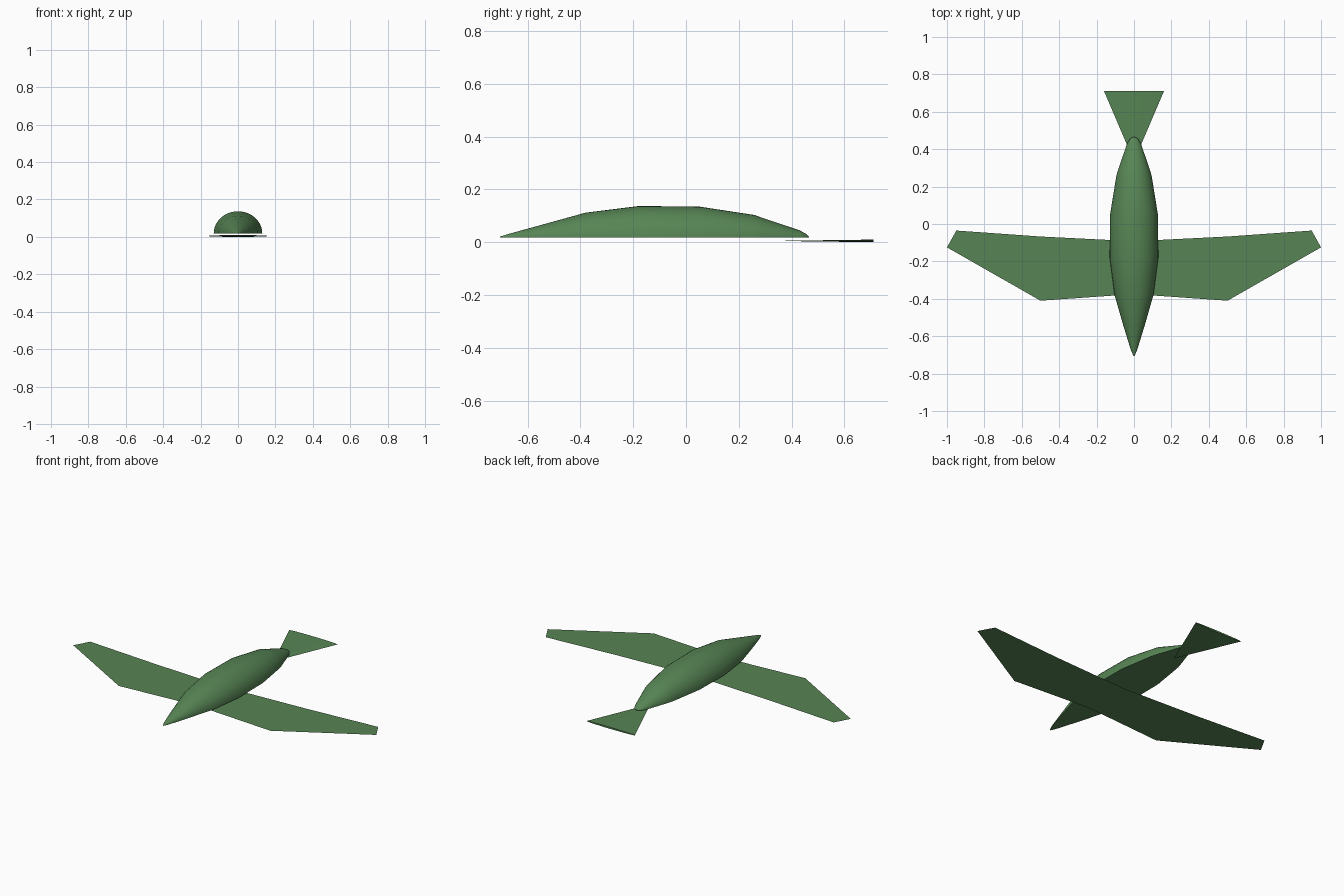
import bpy, bmesh, math
from mathutils import Matrix

if "Cube" in bpy.data.objects:
    bpy.data.objects.remove(bpy.data.objects["Cube"], do_unlink=True)

green = bpy.data.materials.new("leaf_green")
green.use_nodes = True
colour = (0.095, 0.235, 0.09, 1)
green.diffuse_color = colour
green.node_tree.nodes["Principled BSDF"].inputs["Base Color"].default_value = colour


def add_part(name, bm, smooth=None):
    bmesh.ops.recalc_face_normals(bm, faces=bm.faces[:])
    mesh = bpy.data.meshes.new(name)
    bm.to_mesh(mesh)
    bm.free()
    mesh.materials.append(green)
    obj = bpy.data.objects.new(name, mesh)
    bpy.context.collection.objects.link(obj)
    if smooth:
        bpy.ops.object.select_all(action='DESELECT')
        bpy.context.view_layer.objects.active = obj
        obj.select_set(True)
        bpy.ops.object.shade_smooth_by_angle(angle=math.radians(smooth))
    return obj


# Fuselage: half-round sections (y, half width, height) on a flat base
BASE = 0.018
SIDES = 20
sections = [(-0.705, 0.003, 0.003), (-0.67, 0.018, 0.014), (-0.55, 0.055, 0.047),
            (-0.38, 0.104, 0.094), (-0.18, 0.13, 0.119), (0.05, 0.128, 0.117),
            (0.26, 0.094, 0.085), (0.29, 0.085, 0.074), (0.43, 0.037, 0.027),
            (0.455, 0.022, 0.014), (0.465, 0.006, 0.004)]
bm = bmesh.new()
rings = []
for y, w, h in sections:
    angles = [math.pi * i / SIDES for i in range(SIDES + 1)]
    rings.append([bm.verts.new((w * math.cos(a), y, BASE + h * math.sin(a))) for a in angles])
for a, b in zip(rings, rings[1:]):
    for i in range(SIDES + 1):
        j = (i + 1) % (SIDES + 1)
        bm.faces.new((a[i], a[j], b[j], b[i]))
bm.faces.new(rings[0])
bm.faces.new(rings[-1])
add_part("fuselage", bm, 40)

# Wings: paper-thin swept sheets, mirrored
outline = [(0, -0.375), (0.5, -0.41), (1, -0.125), (0.95, -0.035), (0.5, -0.067), (0, -0.092)]
for name, side in (("left_wing", 1), ("right_wing", -1)):
    bm = bmesh.new()
    face = bm.faces.new([bm.verts.new((side * x, y, 0.009)) for x, y in outline])
    bm.normal_update()
    if face.normal.z < 0:
        face.normal_flip()
    mesh_obj_bm = bm
    wing = add_part(name, mesh_obj_bm)
    if wing.data.polygons[0].normal.z < 0:
        wing.data.flip_normals()

# Tail: cone flattened into a fan, apex tucked under the fuselage
bm = bmesh.new()
bmesh.ops.create_cone(bm, cap_ends=True, segments=32, radius1=0.16, radius2=0, depth=0.375)
bm.transform(Matrix.Translation((0, 0.5225, 0.005))
             @ Matrix.Diagonal((1, 1, 0.031, 1))
             @ Matrix.Rotation(math.radians(90), 4, 'X'))
add_part("tail_fan", bm, 60)
